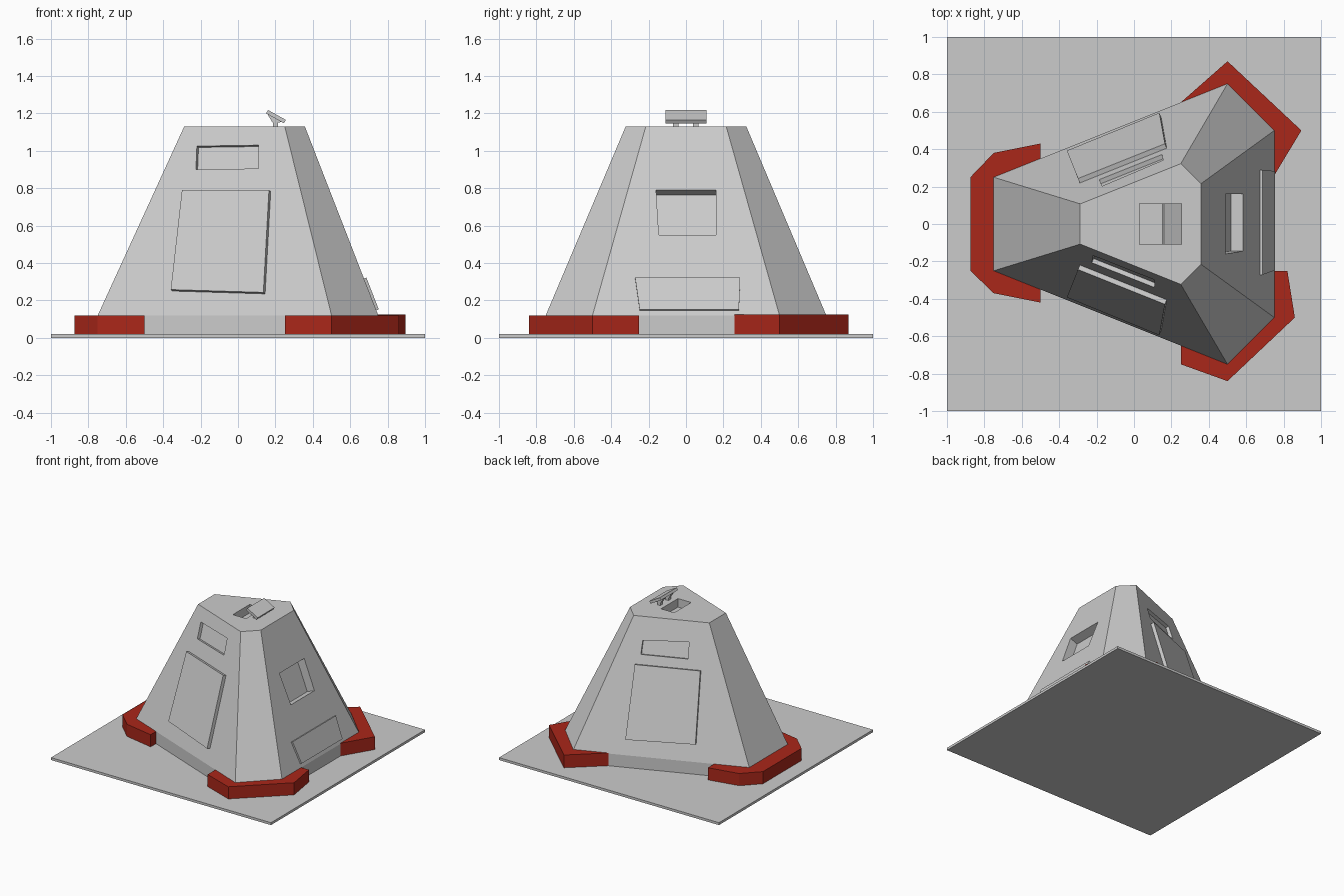
import bpy, bmesh
from mathutils import Vector

if "Cube" in bpy.data.objects:
    bpy.data.objects.remove(bpy.data.objects["Cube"])

BASE = [(-.75, .25), (-.75, -.25), (.5, -.75), (.75, -.5), (.75, .5), (.5, .75)]
LOW, TOP = .12, 1.13
ROOF = [(x * .43 + .035, y * .43) for x, y in BASE]


def loft(name, rings, mat=None):
    """Closed solid through a stack of equal-length point rings."""
    bm = bmesh.new()
    vs = [[bm.verts.new(p) for p in r] for r in rings]
    n = len(vs[0])
    bm.faces.new(vs[0][::-1])
    bm.faces.new(vs[-1])
    for a, b in zip(vs, vs[1:]):
        for i in range(n):
            j = (i + 1) % n
            bm.faces.new((a[i], a[j], b[j], b[i]))
    bmesh.ops.recalc_face_normals(bm, faces=bm.faces)
    me = bpy.data.meshes.new(name)
    bm.to_mesh(me)
    bm.free()
    ob = bpy.data.objects.new(name, me)
    bpy.context.collection.objects.link(ob)
    if mat:
        me.materials.append(mat)
    return ob


def ring(pts, z):
    return [(x, y, z) for x, y in pts]


def box(name, x0, x1, y0, y1, z0, z1):
    q = [(x0, y0), (x1, y0), (x1, y1), (x0, y1)]
    return loft(name, [ring(q, z0), ring(q, z1)])


def on_wall(name, side, pts, inner, outer):
    """Slab on sloping wall `side`; pts are (x, z), or (y, z) on the right wall."""
    a = Vector((*BASE[side], LOW))
    b = Vector((*BASE[side + 1], LOW)) if side < 5 else Vector((*BASE[0], LOW))
    n = (b - a).cross(Vector((*ROOF[side], TOP)) - a).normalized()
    quad = []
    for u, z in pts:
        if side == 3:
            p = Vector((a.x - (n.y * (u - a.y) + n.z * (z - a.z)) / n.x, u, z))
        else:
            p = Vector((u, a.y - (n.x * (u - a.x) + n.z * (z - a.z)) / n.y, z))
        quad.append(p)
    return loft(name, [[p + n * inner for p in quad], [p + n * outer for p in quad]])


def cut(target, cutter):
    cutter.hide_render = True
    cutter.hide_set(True)
    m = target.modifiers.new(cutter.name, 'BOOLEAN')
    m.operation, m.solver, m.object = 'DIFFERENCE', 'EXACT', cutter


# Ground plate and tapered six-sided body
box("ground_plate", -1, 1, -1, 1, 0, .02)
body = loft("bunker_body", [ring(BASE, .015), ring(BASE, LOW), ring(ROOF, TOP)])

# Recessed windows and roof hatch opening
cut(body, on_wall("front_window_cutter", 1,
                  [(-.22, 1.025), (.11, 1.03), (.11, .905), (-.225, .9)], -.025, .05))
cut(body, on_wall("back_window_cutter", 5,
                  [(-.185, .855), (.15, .855), (.155, .955), (-.17, .98)], -.025, .05))
cut(body, on_wall("right_window_cutter", 3,
                  [(-.16, .79), (.16, .79), (.16, .55), (-.145, .55)], -.07, .05))
cut(body, box("hatch_cutter", .03, .15, -.11, .11, 1.06, 1.2))

# Raised doors and the low panel on the right wall
DOOR = [(-.29, .782), (.175, .782), (.145, .235), (-.35, .25)]
on_wall("front_door", 1, DOOR, -.01, .027)
on_wall("back_door", 5, DOOR, -.01, .027)
on_wall("right_panel", 3, [(-.272, .317), (.29, .317), (.283, .147), (-.248, .147)], -.01, .014)

# Red corner bumpers
red = bpy.data.materials.new("red")
red.diffuse_color = (.4, .02, .01, 1)
red.use_nodes = True
red.node_tree.nodes["Principled BSDF"].inputs["Base Color"].default_value = red.diffuse_color
BUMPERS = {
    "left_bumper": (.12, [(-.5, .43), (-.75, .38), (-.875, .25), (-.875, -.25), (-.75, -.37),
                          (-.5, -.42), (-.5, -.35), (-.75, -.25), (-.75, .25), (-.5, .35)]),
    "front_right_bumper": (.12, [(.25, -.65), (.25, -.75), (.5, -.84), (.86, -.5), (.82, -.25),
                                 (.75, -.25), (.75, -.5), (.5, -.75)]),
    "back_right_bumper": (.125, [(.25, .65), (.5, .87), (.895, .5), (.75, .26),
                                 (.75, .5), (.5, .75)]),
}
for name, (z, pts) in BUMPERS.items():
    loft(name, [ring(pts, .02), ring(pts, z)], red)


# Tilted hatch lid carried on two small posts with wedge brackets
def side_profile(name, pts, y0, y1):
    return loft(name, [[(x, y, z) for x, z in pts] for y in (y0, y1)])


side_profile("hatch_lid", [(.15, 1.2), (.245, 1.147), (.256, 1.165), (.161, 1.218)], -.11, .11)
for i, y in enumerate((-.055, .052)):
    side_profile(f"lid_bracket_{i}", [(.155, 1.2), (.185, 1.15), (.215, 1.15), (.235, 1.155)],
                 y - .015, y + .015)
    box(f"lid_post_{i}", .187, .213, y - .015, y + .015, 1.12, 1.155)
